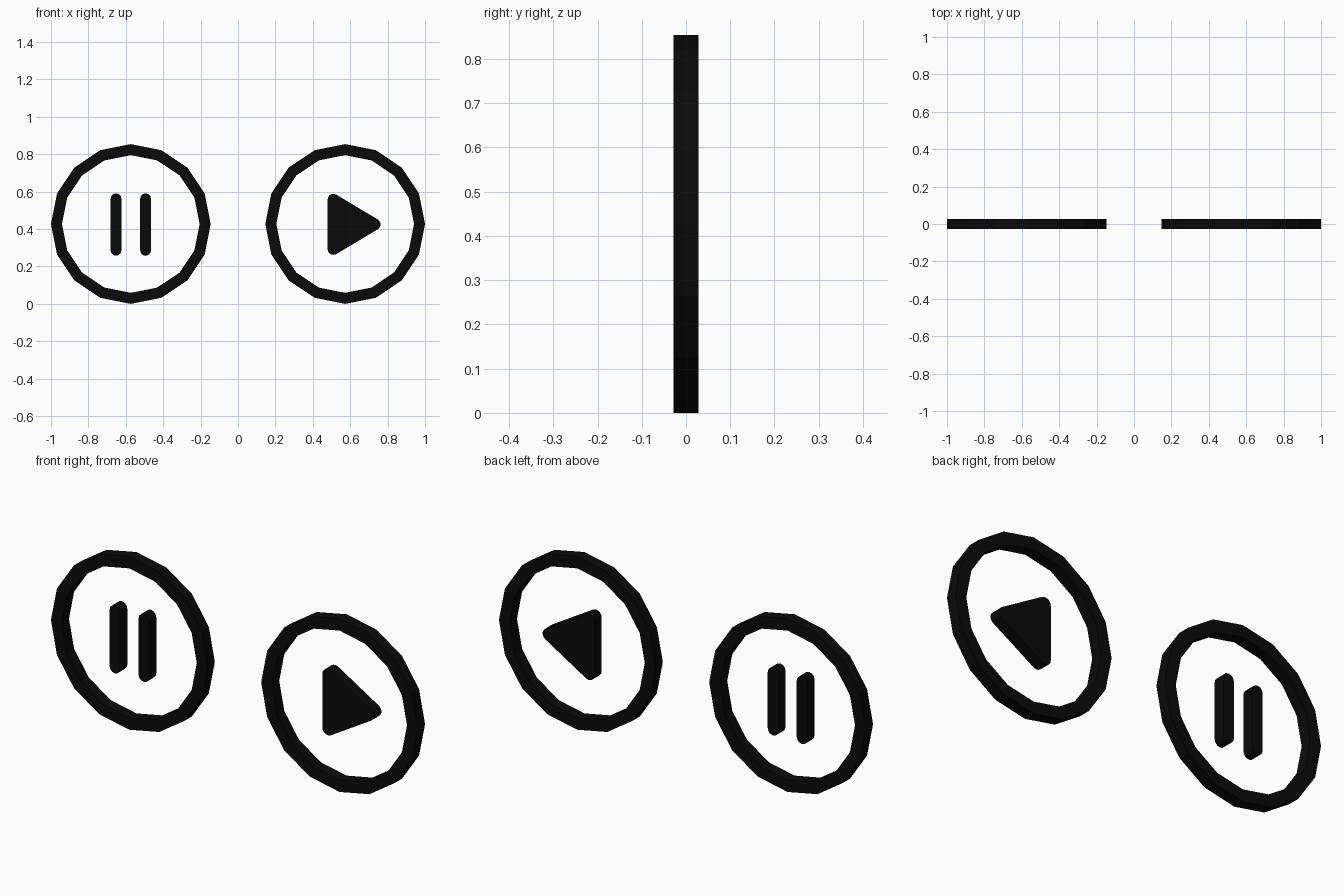
import bpy, bmesh
from math import cos, sin, pi, radians

if "Cube" in bpy.data.objects:
    bpy.data.objects.remove(bpy.data.objects["Cube"])

DEPTH = 0.028      # half thickness
CX, CZ = 0.573, 0.427

black = bpy.data.materials.new("black")
black.diffuse_color = (0.003, 0.003, 0.003, 1)
black.use_nodes = True
black.node_tree.nodes["Principled BSDF"].inputs["Base Color"].default_value = black.diffuse_color


def finish(bm, name):
    bmesh.ops.recalc_face_normals(bm, faces=bm.faces)
    mesh = bpy.data.meshes.new(name)
    bm.to_mesh(mesh)
    bm.free()
    mesh.materials.append(black)
    obj = bpy.data.objects.new(name, mesh)
    bpy.context.collection.objects.link(obj)
    return obj


def plate(name, outline):
    """Solid plate from an (x, z) outline."""
    bm = bmesh.new()
    face = bm.faces.new([bm.verts.new((x, -DEPTH, z)) for x, z in outline])
    ext = bmesh.ops.extrude_face_region(bm, geom=[face], use_keep_orig=True)
    verts = [g for g in ext["geom"] if isinstance(g, bmesh.types.BMVert)]
    bmesh.ops.translate(bm, verts=verts, vec=(0, 2 * DEPTH, 0))
    return finish(bm, name)


def arc(x, z, r, start, end, steps):
    angles = [radians(start + (end - start) * i / steps) for i in range(steps + 1)]
    return [(x + r * cos(a), z + r * sin(a)) for a in angles]


def ring(name, cx, outer=0.427, inner=0.368, sides=16):
    """Sixteen-sided ring with a square section."""
    section = [(outer, -DEPTH), (outer, DEPTH), (inner, DEPTH), (inner, -DEPTH)]
    bm = bmesh.new()
    loops = [[bm.verts.new((cx + r * cos(2 * pi * i / sides), y,
                            CZ + r * sin(2 * pi * i / sides))) for r, y in section]
             for i in range(sides)]
    for i in range(sides):
        a, b = loops[i], loops[(i + 1) % sides]
        for j in range(4):
            k = (j + 1) % 4
            bm.faces.new((a[j], a[k], b[k], b[j]))
    return finish(bm, name)


# Button rims
ring("pause_ring", -CX)
ring("play_ring", CX)

# Pause bars with rounded ends
for side, x in (("left", -CX - 0.079), ("right", -CX + 0.079)):
    r = 0.029
    plate(f"pause_bar_{side}",
          arc(x, 0.591 - r, r, 0, 180, 6) + arc(x, 0.257 + r, r, 180, 360, 6))

# Play triangle with rounded corners
r = 0.031
plate("play_triangle",
      arc(0.510, 0.557, r, 60, 180, 5)
      + arc(0.510, 0.293, r, 180, 300, 5)
      + arc(0.731, 0.425, r, -60, 60, 5))
